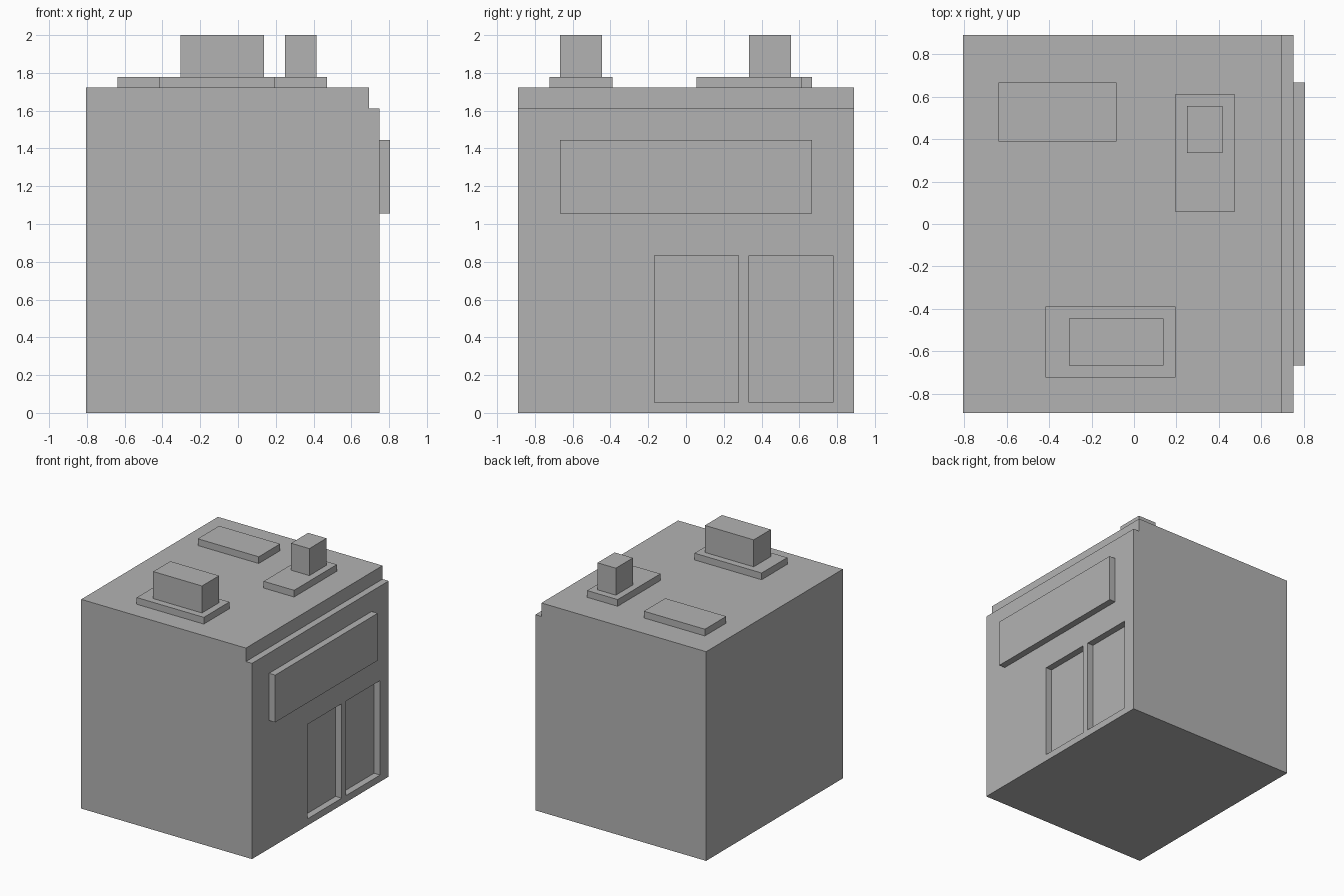
import bpy
import bmesh

if "Cube" in bpy.data.objects:
    bpy.data.objects.remove(bpy.data.objects["Cube"], do_unlink=True)

U = 1 / 18  # building module: every edge sits on a multiple of it

grey = bpy.data.materials.new("plain grey")
grey.use_nodes = True
grey.diffuse_color = (0.45, 0.45, 0.45, 1)
grey.node_tree.nodes["Principled BSDF"].inputs["Base Color"].default_value = grey.diffuse_color


def finish(name, bm):
    bmesh.ops.recalc_face_normals(bm, faces=bm.faces)
    mesh = bpy.data.meshes.new(name)
    bm.to_mesh(mesh)
    bm.free()
    mesh.materials.append(grey)
    obj = bpy.data.objects.new(name, mesh)
    bpy.context.collection.objects.link(obj)
    return obj


def box(name, xs, ys, zs):
    """Box between low and high limits, in modules."""
    bm = bmesh.new()
    bmesh.ops.create_cube(bm, size=1)
    for v in bm.verts:
        for axis, (low, high) in enumerate((xs, ys, zs)):
            v.co[axis] = (high if v.co[axis] > 0 else low) * U
    return finish(name, bm)


# Building body: stepped profile extruded along y
profile = [(-14.5, 0), (13.5, 0), (13.5, 29), (12.5, 29), (12.5, 31), (-14.5, 31)]
half_width = 16
bm = bmesh.new()
face = bm.faces.new([bm.verts.new((x * U, -half_width * U, z * U)) for x, z in profile])
extruded = bmesh.ops.extrude_face_region(bm, geom=[face])["geom"]
bmesh.ops.translate(bm, vec=(0, 2 * half_width * U, 0),
                    verts=[g for g in extruded if isinstance(g, bmesh.types.BMVert)])
body = finish("building_body", bm)

# Two recessed panes, leaving a flush post between them
for side, ys in (("front", (-3, 5)), ("back", (6, 14))):
    cutter = box(side + "_pane_cutter", (12.5, 15), ys, (1, 15))
    cutter.hide_render = True
    cut = body.modifiers.new(side + "_pane", "BOOLEAN")
    cut.operation = "DIFFERENCE"
    cut.solver = "EXACT"
    cut.object = cutter
    bpy.context.view_layer.objects.active = body
    bpy.ops.object.modifier_apply(modifier=cut.name)
    bpy.data.objects.remove(cutter, do_unlink=True)

# Blank sign board over the entrance
box("sign_board", (13.5, 14.5), (-12, 12), (19, 26))

# Rooftop plates and the units standing on them
box("front_roof_plate", (-7.5, 3.5), (-13, -7), (31, 32))
box("front_roof_unit", (-5.5, 2.5), (-12, -8), (32, 36))
box("side_roof_plate", (3.5, 8.5), (1, 11), (31, 32))
box("side_roof_vent", (4.5, 7.5), (6, 10), (32, 36))
box("back_roof_plate", (-11.5, -1.5), (7, 12), (31, 32))
